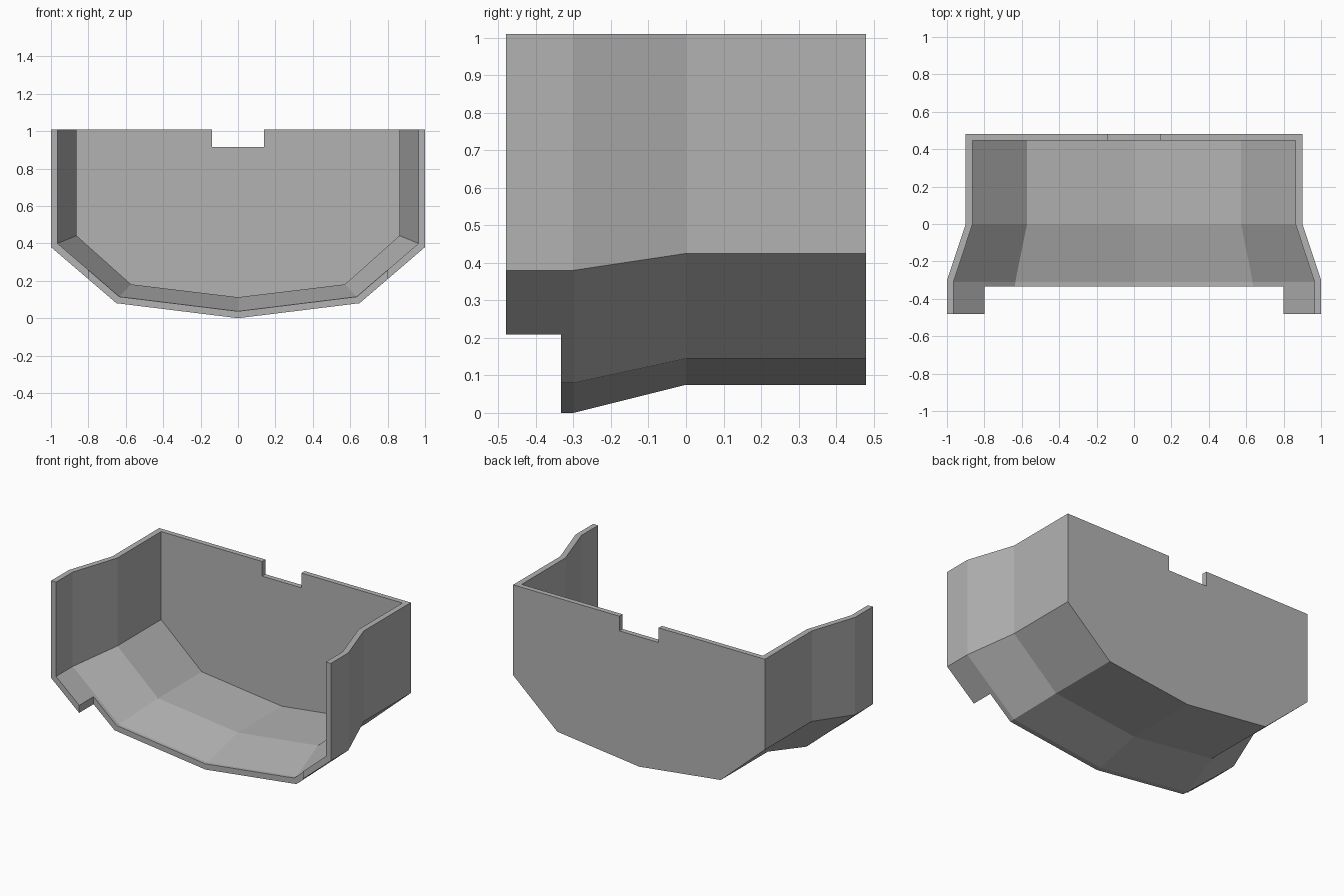
import bpy
import bmesh

cube = bpy.data.objects.get("Cube")
if cube:
    bpy.data.objects.remove(cube, do_unlink=True)

grey = bpy.data.materials.new("plain grey")
grey.use_nodes = True
colour = (0.45, 0.45, 0.45, 1)
grey.diffuse_color = colour
grey.node_tree.nodes["Principled BSDF"].inputs["Base Color"].default_value = colour


def loft(name, stations):
    """Solid through mirrored half outlines, given as (y, points) from keel to rim."""
    bm = bmesh.new()
    rings = []
    for y, half in stations:
        outline = [(-x, z) for x, z in reversed(half[1:])] + half
        rings.append([bm.verts.new((x, y, z)) for x, z in outline])
    for a, b in zip(rings, rings[1:]):
        for i in range(len(a)):
            j = (i + 1) % len(a)
            bm.faces.new((a[i], a[j], b[j], b[i]))
    bm.faces.new(rings[0])
    bm.faces.new(rings[-1])
    bmesh.ops.recalc_face_normals(bm, faces=bm.faces)
    mesh = bpy.data.meshes.new(name)
    bm.to_mesh(mesh)
    bm.free()
    mesh.materials.append(grey)
    obj = bpy.data.objects.new(name, mesh)
    bpy.context.collection.objects.link(obj)
    return obj


def box(name, half_width, y0, y1, z0, z1):
    half = [(0, z0), (half_width, z0), (half_width, z1)]
    return loft(name, [(y0, half), (y1, half)])


# Outer skin: wide front section tapering to a narrower rear section
front = [(0, 0), (0.65, 0.08), (1, 0.38), (1, 1.01)]
rear = [(0, 0.075), (0.585, 0.145), (0.9, 0.425), (0.9, 1.01)]
tray = loft("open_tray", [(-0.48, front), (-0.3, front), (0, rear), (0.48, rear)])

# Hollow, open at the top and front, leaving the back wall
front_in = [(0, 0.037), (0.635, 0.115), (0.965, 0.4), (0.965, 1.2)]
rear_in = [(0, 0.112), (0.572, 0.181), (0.863, 0.441), (0.863, 1.2)]
cutters = [
    loft("hollow", [(-0.6, front_in), (-0.31, front_in), (0, rear_in), (0.447, rear_in)]),
    # Cut-back front edge of the floor, and the notch in the back wall
    box("floor_cutout", 0.8, -0.7, -0.333, -0.2, 0.6),
    box("back_notch", 0.14, 0.3, 0.7, 0.915, 1.3),
]
for cutter in cutters:
    cutter.hide_render = True
    mod = tray.modifiers.new(cutter.name, "BOOLEAN")
    mod.operation = "DIFFERENCE"
    mod.solver = "EXACT"
    mod.object = cutter

# Bake the cuts and drop the cutters
bpy.context.view_layer.update()
graph = bpy.context.evaluated_depsgraph_get()
baked = bpy.data.meshes.new_from_object(tray.evaluated_get(graph))
tray.modifiers.clear()
tray.data = baked
for cutter in cutters:
    bpy.data.objects.remove(cutter, do_unlink=True)
